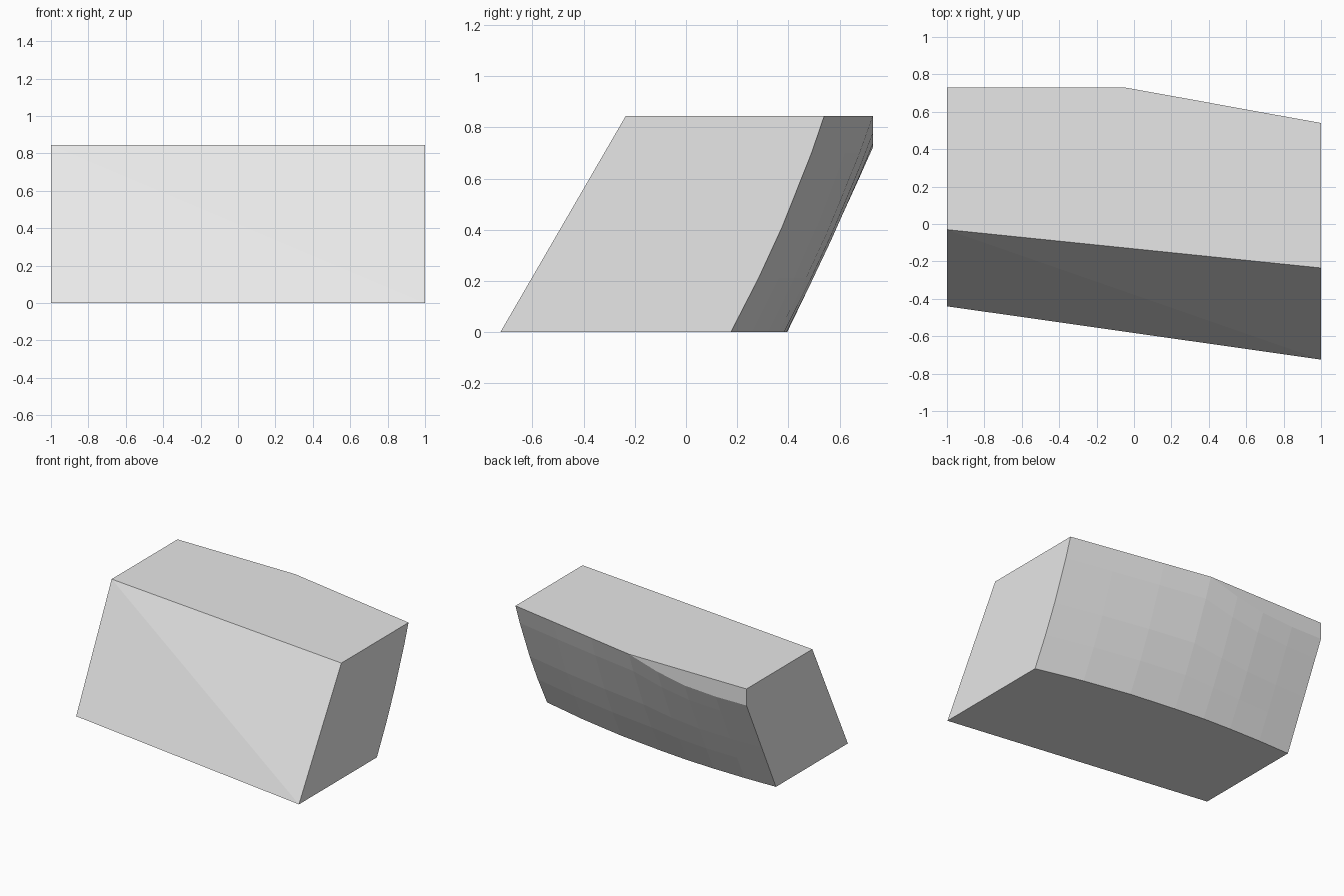
import bpy
import bmesh

cube = bpy.data.objects.get("Cube")
if cube:
    bpy.data.objects.remove(cube, do_unlink=True)

# Plain grey stone
grey = bpy.data.materials.new("light_grey")
grey.use_nodes = True
colour = (0.8, 0.8, 0.8, 1)
grey.diffuse_color = colour
grey.node_tree.nodes["Principled BSDF"].inputs["Base Color"].default_value = colour

HEIGHT = 0.845
BACK = 0.73          # vertical plane that trims the back

# Back columns: x, y at the base, y at the untrimmed top, outward bow
COLUMNS = [
    (-1.0, 0.39, 0.787, 0.0),
    (-0.75, 0.395, 0.787, 0.004),
    (-0.5, 0.392, 0.78, 0.01),
    (-0.28, 0.383, 0.76, 0.015),
    (-0.05, 0.362, 0.73, 0.02),
    (0.3, 0.32, 0.667, 0.022),
    (0.65, 0.257, 0.603, 0.023),
    (1.0, 0.175, 0.54, 0.023),
]
STEPS = (0, 0.25, 0.49, 0.83, 1)

bm = bmesh.new()


def back_column(x, base, top, bow):
    """Bowed slope up to the trimming plane, then straight up."""
    y_end = min(top, BACK)
    z_end = HEIGHT * (y_end - base) / (top - base)
    points = [(x, base + (y_end - base) * f + bow * 4 * f * (1 - f), z_end * f)
              for f in STEPS]
    if top > BACK:
        points.append((x, BACK, HEIGHT))
    return [bm.verts.new(p) for p in points]


columns = [back_column(*c) for c in COLUMNS]

# Curved back and its vertical trimmed strip
for a, b in zip(columns, columns[1:]):
    for i in range(len(STEPS) - 1):
        bm.faces.new((a[i], a[i + 1], b[i + 1], b[i]))
    if len(a) > len(STEPS):
        strip = [a[-2], a[-1], b[-1]]
        if len(b) > len(STEPS):
            strip.append(b[-2])
        bm.faces.new(strip)

# Sloping front, folded along one diagonal
low_r, low_l, high_r, high_l = [bm.verts.new(p) for p in (
    (-1, -0.44, 0), (1, -0.725, 0), (-1, -0.03, HEIGHT), (1, -0.235, HEIGHT))]
bm.faces.new((low_r, low_l, high_r))
bm.faces.new((low_l, high_l, high_r))

# Ends, base and top
bm.faces.new([low_r, high_r] + columns[0][::-1])
bm.faces.new([low_l, high_l] + columns[-1][::-1])
bm.faces.new([low_r, low_l] + [c[0] for c in reversed(columns)])
bm.faces.new([high_r, high_l] + [c[-1] for c in reversed(columns)])
bmesh.ops.recalc_face_normals(bm, faces=bm.faces)

mesh = bpy.data.meshes.new("slanted_block")
bm.to_mesh(mesh)
bm.free()
mesh.materials.append(grey)
block = bpy.data.objects.new("slanted_block", mesh)
bpy.context.collection.objects.link(block)
